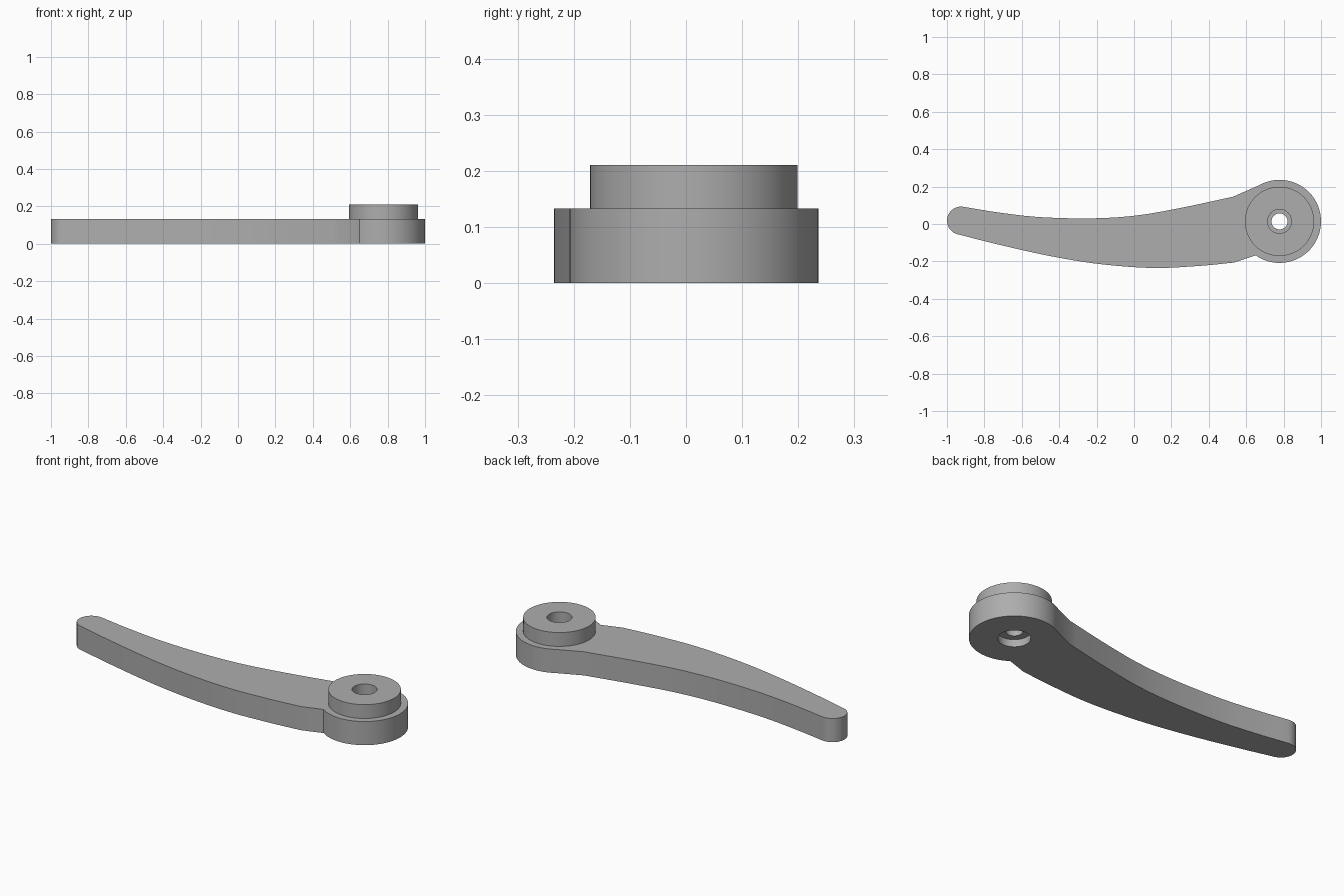
import bpy, bmesh, math
from mathutils import Vector

if "Cube" in bpy.data.objects:
    bpy.data.objects.remove(bpy.data.objects["Cube"])

HUB = Vector((0.778, 0.014))
HUB_R, COLLAR_R = 0.222, 0.185
PLATE_Z, COLLAR_Z = 0.133, 0.211
TIP, TIP_R = Vector((-0.925, 0.018)), 0.075


def arc(c, r, a0, a1, n):
    """Points on an arc, both ends included (degrees)."""
    out = []
    for i in range(n + 1):
        a = math.radians(a0 + (a1 - a0) * i / n)
        out.append(c + Vector((r * math.cos(a), r * math.sin(a))))
    return out


def spline(pts, steps=6):
    """Smooth curve through the given points."""
    p = [Vector(q) for q in pts]
    p = [2 * p[0] - p[1]] + p + [2 * p[-1] - p[-2]]
    out = []
    for a, b, c, d in zip(p, p[1:], p[2:], p[3:]):
        for i in range(steps):
            t = i / steps
            out.append(0.5 * (2 * b + (c - a) * t + (2 * a - 5 * b + 4 * c - d) * t * t
                              + (3 * b - a - 3 * c + d) * t ** 3))
    return out + [p[-2]]


# Lever outline: hub arc, concave edge, rounded tip, convex edge
tip = arc(TIP, TIP_R, 81, 256, 20)
upper = spline([(0.53, 0.146), (0.245, 0.085), (0, 0.044), (-0.24, 0.03),
                (-0.505, 0.037), (-0.72, 0.061), tip[0]])
lower = spline([tip[-1], (-0.72, -0.111), (-0.45, -0.171), (-0.185, -0.214),
                (0.1, -0.235), (0.35, -0.224), (0.535, -0.206)])
outline = arc(HUB, HUB_R, -125, 120, 48) + upper[:-1] + tip + lower[1:]

bm = bmesh.new()


def ring(pts, z):
    vs = [bm.verts.new((p.x, p.y, z)) for p in pts]
    for i, v in enumerate(vs):
        bm.edges.new((v, vs[i - 1]))
    return vs


def circle(r, z):
    return ring(arc(HUB, r, 0, 360, 64)[:-1], z)


def wall(a, b):
    for i in range(len(a)):
        bm.faces.new((a[i - 1], a[i], b[i], b[i - 1]))


def fill_between(outer, inner):
    edges = [bm.edges.get((l[i - 1], l[i])) for l in (outer, inner) for i in range(len(l))]
    bmesh.ops.triangle_fill(bm, use_beauty=True, edges=edges)


# Plate walls
base, deck = ring(outline, 0), ring(outline, PLATE_Z)
wall(base, deck)

# Collar and stepped bore, from the plate top over the rim down to the underside
steps = [(COLLAR_R, PLATE_Z), (COLLAR_R, COLLAR_Z), (0.064, COLLAR_Z), (0.064, 0.08),
         (0.043, 0.08), (0.043, 0.04), (0.081, 0.04), (0.081, 0)]
rings = [circle(r, z) for r, z in steps]
for a, b in zip(rings, rings[1:]):
    wall(a, b)

# Flat top and underside of the plate
fill_between(deck, rings[0])
fill_between(base, rings[-1])
bmesh.ops.recalc_face_normals(bm, faces=bm.faces)

mesh = bpy.data.meshes.new("lever_handle")
bm.to_mesh(mesh)
bm.free()
obj = bpy.data.objects.new("lever_handle", mesh)
bpy.context.collection.objects.link(obj)

grey = bpy.data.materials.new("plain grey")
grey.diffuse_color = (0.42, 0.42, 0.42, 1)
grey.use_nodes = True
grey.node_tree.nodes["Principled BSDF"].inputs["Base Color"].default_value = grey.diffuse_color
mesh.materials.append(grey)

bpy.context.view_layer.objects.active = obj
obj.select_set(True)
bpy.ops.object.shade_smooth_by_angle(angle=math.radians(20))
